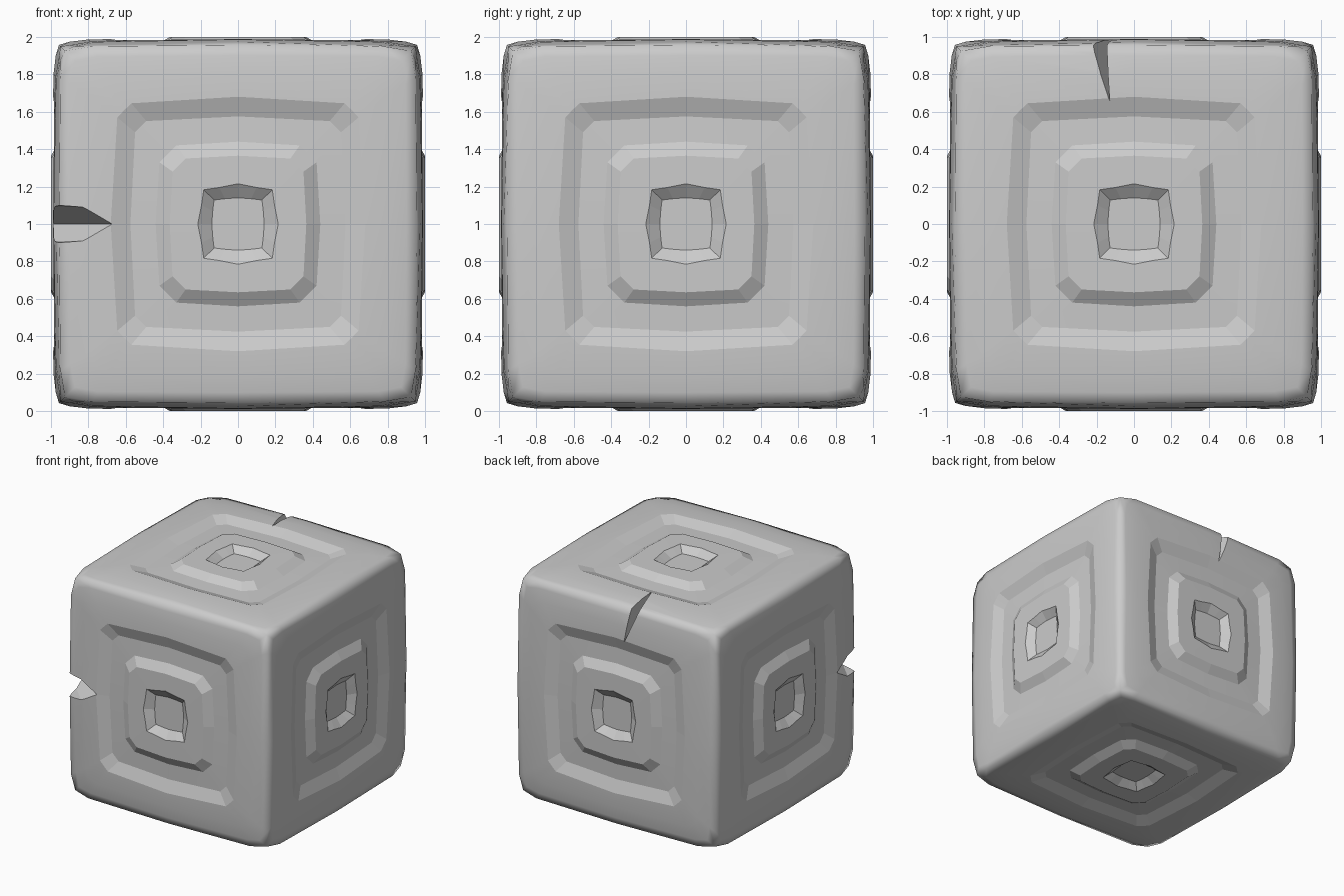
import bpy, bmesh
from mathutils import Vector

if "Cube" in bpy.data.objects:
    bpy.data.objects.remove(bpy.data.objects["Cube"])

# Loops from cube edge to face centre: mid reach, side reach, side offset, corner reach, height, smooth band after it
LOOPS = [
    (.957, .949, .78, .925, None, True),
    (.90, .895, .75, .872, .974, True),
    (.80, .79, .68, .76, .986, True),
    (.68, .645, .57, .608, .988, False),
    (.575, .55, .49, .52, .950, True),
    (.44, .42, .33, .375, .955, False),
    (.365, .35, .28, .315, .999, True),
    (.215, .195, .10, .183, 1.0, False),
    (.14, .135, .07, .128, .950, True),
]


def loop_points(mid, side, off, corner, height):
    """16 points (u, v, height) round one square-ish loop."""
    quarter = [(-off, side), (0, mid), (off, side), (corner, corner)]
    pts = []
    for k in range(4):
        for u, v in quarter:
            reach = max(abs(u), abs(v))
            h = reach if height is None else height - .04 * (u * v) ** 2
            for _ in range(k):
                u, v = v, -u
            pts.append((u, v, h))
    return pts


# Block: six identical carved faces welded at the cube edges
bm = bmesh.new()
for axis in range(3):
    for sign in (-1, 1):
        n = Vector((0, 0, 0))
        n[axis] = sign
        u = Vector((0, 1, 0)) if axis == 0 else Vector((1, 0, 0))
        v = Vector((0, 1, 0)) if axis == 2 else Vector((0, 0, 1))
        prev, prev_smooth = None, True
        for mid, side, off, corner, height, smooth in LOOPS:
            ring = [bm.verts.new(u * a + v * b + n * h + Vector((0, 0, 1)))
                    for a, b, h in loop_points(mid, side, off, corner, height)]
            if prev:
                for i in range(16):
                    j = (i + 1) % 16
                    f = bm.faces.new((prev[i], prev[j], ring[j], ring[i]))
                    f.smooth = prev_smooth
            prev, prev_smooth = ring, smooth
        bm.faces.new(prev)
bmesh.ops.remove_doubles(bm, verts=bm.verts, dist=.0005)
bmesh.ops.recalc_face_normals(bm, faces=bm.faces)
mesh = bpy.data.meshes.new("carved_block")
bm.to_mesh(mesh)
bm.free()
block = bpy.data.objects.new("carved_block", mesh)
bpy.context.collection.objects.link(block)


def notch(name, points):
    """Cut a chip out of the block with a convex wedge."""
    b = bmesh.new()
    for p in points:
        b.verts.new(p)
    bmesh.ops.convex_hull(b, input=b.verts)
    bmesh.ops.recalc_face_normals(b, faces=b.faces)
    me = bpy.data.meshes.new(name)
    b.to_mesh(me)
    b.free()
    ob = bpy.data.objects.new(name, me)
    bpy.context.collection.objects.link(ob)
    ob.hide_render = True
    ob.display_type = 'WIRE'
    mod = block.modifiers.new(name, 'BOOLEAN')
    mod.operation = 'DIFFERENCE'
    mod.solver = 'EXACT'
    mod.object = ob


# Chip in the front left upright edge
pts = [(-.67, -.99, 1), (-.99, -.67, 1)]
for s in (-1, 1):
    pts += [(-.80, -1.01, 1 + .09 * s), (-1.01, -.80, 1 + .09 * s),
            (-1.04, -1.04, 1 + .115 * s)]
notch("edge_chip_cutter", pts)

# Slanted chip in the back top edge
notch("top_chip_cutter", [(-.13, .65, 1.99), (-.09, .99, 1.65),
                          (-.27, 1.02, 2.02), (-.16, 1.02, 2.02)])
